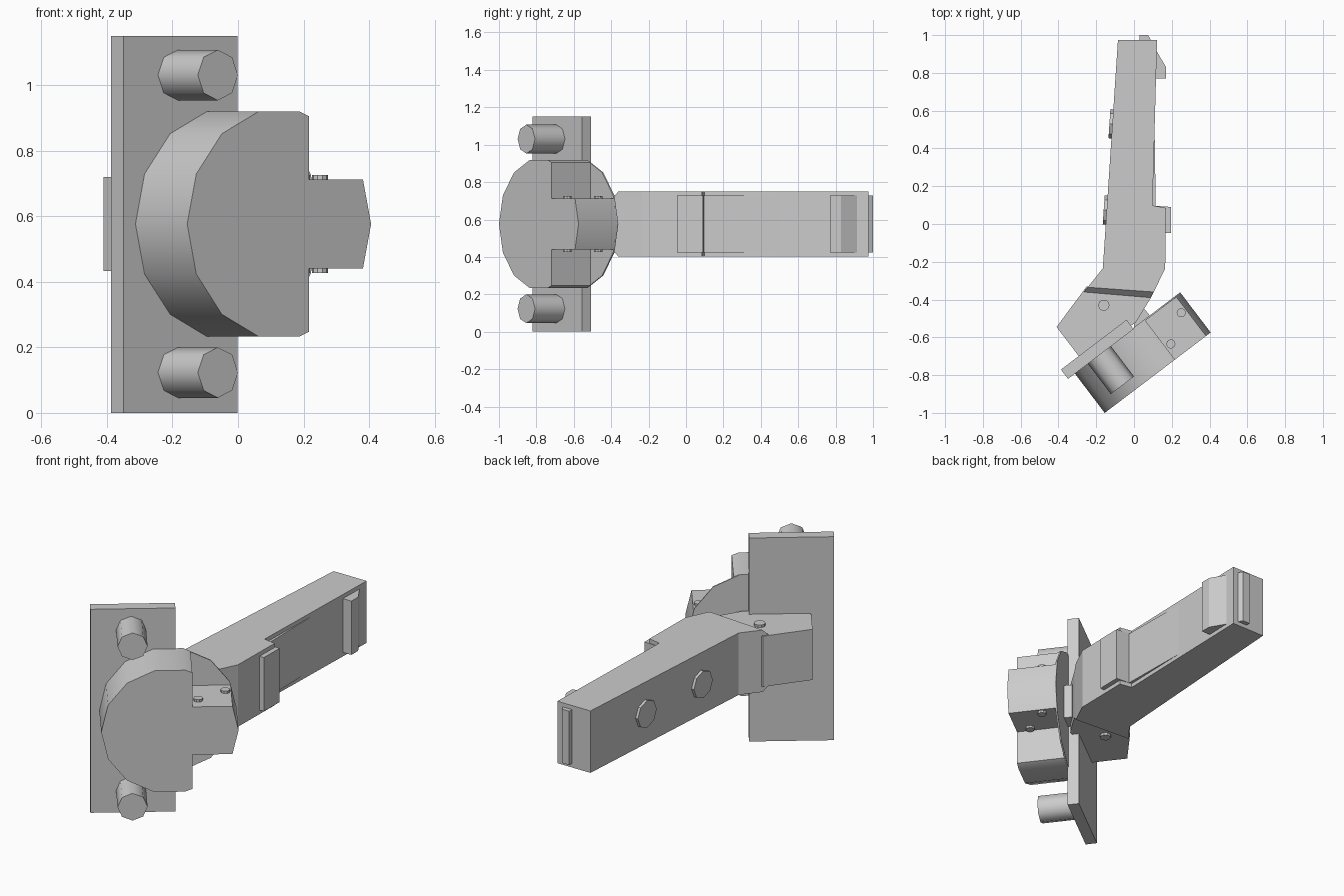
import bpy, bmesh, math
from mathutils import Matrix, Vector

if "Cube" in bpy.data.objects:
    bpy.data.objects.remove(bpy.data.objects["Cube"])

ZC = 0.576                      # mid height, everything mirrors about it
TILT = math.atan2(0.425, 0.56)  # angle of the mounting plate seen from above


def make(name, rings, frame=Matrix.Identity(4)):
    """Solid skinned through a stack of equal-count rings [(height, points), ...]."""
    bm = bmesh.new()
    loops = [[bm.verts.new(frame @ Vector((x, y, h))) for x, y in pts] for h, pts in rings]
    for a, b in zip(loops, loops[1:]):
        for i in range(len(a)):
            j = (i + 1) % len(a)
            bm.faces.new((a[i], a[j], b[j], b[i]))
    bm.faces.new(loops[0][::-1])
    bm.faces.new(loops[-1])
    bmesh.ops.recalc_face_normals(bm, faces=bm.faces)
    mesh = bpy.data.meshes.new(name)
    bm.to_mesh(mesh)
    bm.free()
    ob = bpy.data.objects.new(name, mesh)
    bpy.context.collection.objects.link(ob)
    return ob


def prism(name, pts, lo, hi, frame=Matrix.Identity(4)):
    return make(name, [(lo, pts), (hi, pts)], frame)


def upright(angle, x=0, y=0, z=0):
    """Frame with X along the angle, Y up, Z pointing sideways out."""
    c, s = math.cos(angle), math.sin(angle)
    return Matrix(((c, 0, s, x), (s, 0, -c, y), (0, 1, 0, z), (0, 0, 0, 1)))


def circle(n, r, cx=0, cy=0):
    return [(cx + r * math.cos(math.tau * i / n), cy + r * math.sin(math.tau * i / n)) for i in range(n)]


def smooth(ob):
    bpy.ops.object.select_all(action='DESELECT')
    ob.select_set(True)
    bpy.context.view_layer.objects.active = ob
    bpy.ops.object.shade_smooth_by_angle(angle=math.radians(50))


mount = upright(TILT)

# Mounting plate and its two pins
prism("mounting_plate", [(-0.774, 0), (-0.338, 0), (-0.338, 1.15), (-0.774, 1.15)], 0.38, 0.442, mount)
for label, z in (("lower", 0.123), ("upper", 1.03)):
    smooth(prism(label + "_plate_pin", circle(8, 0.077, -0.565, z), 0.43, 0.643, mount))

# Round knob with both right corners notched away, leaving a tongue
R, CU = 0.352, -0.376
half = [(0.321, 0.135), (0.115, 0.135), (0.115, 0.328)]
half += [p for p in circle(14, R)[3:7]]
profile = [(R, 0)] + half + [(-R, 0)] + [(x, -y) for x, y in reversed(half)]
smooth(prism("knob", [(CU + x, ZC + y) for x, y in profile], 0.442, 0.703, mount))
prism("knob_back_disc", circle(14, R, CU, ZC), 0.436, 0.444, mount)

# Small pins through the tongue, and the bracket pivot
for i, (x, y) in enumerate(((0.25, -0.47), (0.195, -0.635))):
    prism(f"tongue_pin_{i + 1}", circle(10, 0.024, x, y), ZC - 0.149, ZC + 0.149)
prism("pivot_pin", circle(10, 0.03, -0.16, -0.43), ZC - 0.157, ZC + 0.157)

# Bracket joining the handle to the plate, and the stub behind the knob
prism("bracket", [(-0.25, -0.33), (-0.41, -0.545), (-0.292, -0.70), (0.0, -0.478 - 0.05),
                  (0.01, -0.52), (0.093, -0.385), (0.08, -0.33)], ZC - 0.143, ZC + 0.143)
prism("knob_stub", [(0.055, -0.45), (0.085, -0.486), (0.0, -0.55), (0.0, -0.48)], ZC - 0.1, ZC + 0.1)

# Handle: stepped outline with a bevelled lower end
top = [(0.165, -0.235), (0.17, 0.085), (0.098, 0.098), (0.122, 0.975), (-0.085, 0.975), (-0.165, -0.235)]
short = top + [(-0.245, -0.335), (0.105, -0.36)]
long = top + [(-0.265, -0.36), (0.09, -0.39)]
make("handle", [(ZC - 0.175, short), (ZC - 0.143, long), (ZC + 0.143, long), (ZC + 0.175, short)])

# Grip liner in the step of the handle, and the latch at its tip
prism("grip_liner", [(0.15, -0.05), (0.195, -0.047), (0.197, 0.09), (0.115, 0.096),
                     (0.109, 0.5), (0.09, 0.5), (0.09, 0.08), (0.15, 0.07)], ZC - 0.152, ZC + 0.152)
prism("latch", [(0.03, 1.0), (0.075, 1.0), (0.09, 0.972), (0.12, 0.915), (0.17, 0.83),
                (0.17, 0.77), (0.1, 0.77), (0.03, 0.95)], ZC - 0.152, ZC + 0.152)

# Two round buttons on the left side of the handle
for label, x, y in (("outer", -0.114, 0.53), ("inner", -0.1445, 0.073)):
    prism(label + "_button", circle(8, 0.077), -0.01, 0.016, upright(math.radians(266.2), x, y, ZC))
